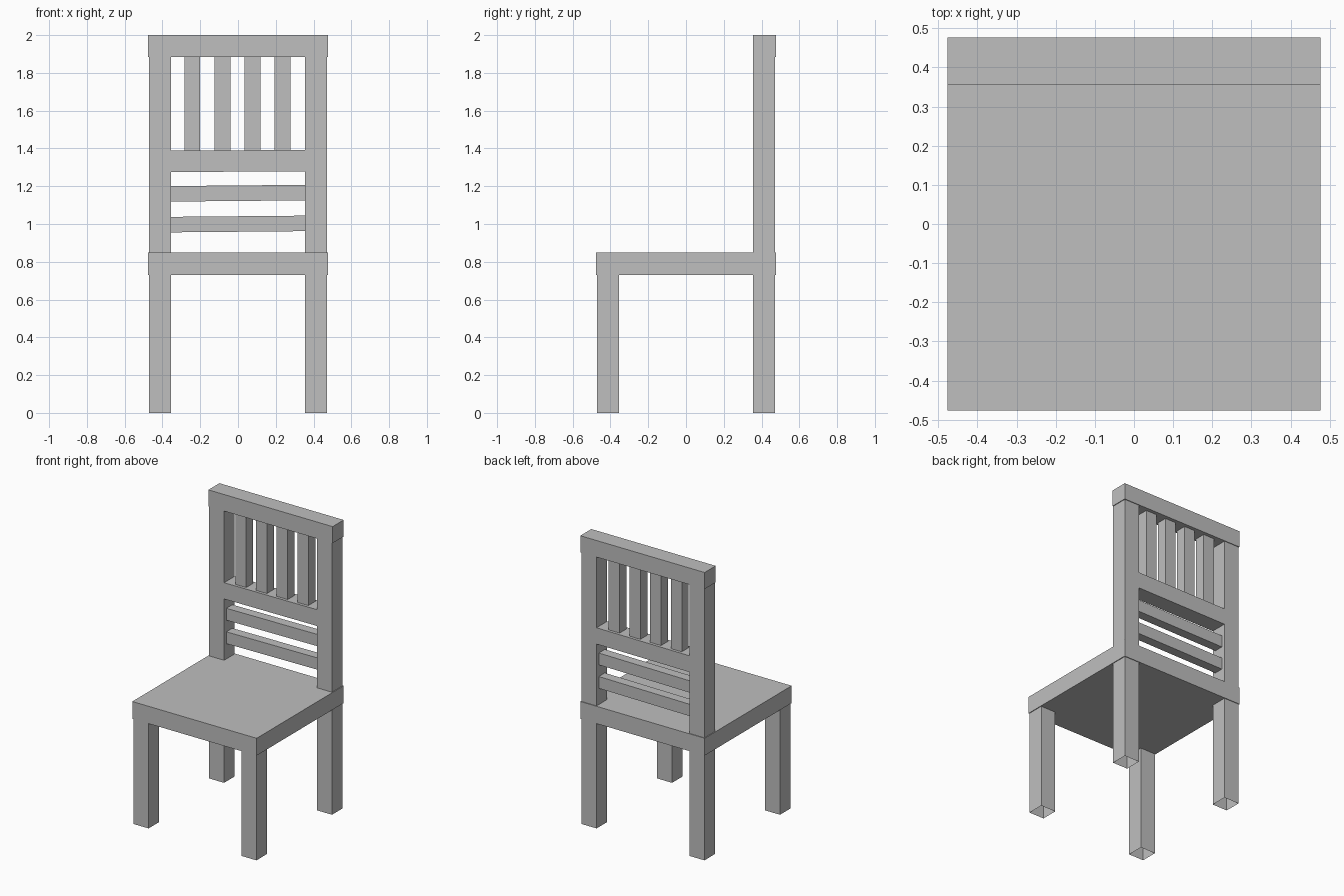
import bpy
import bmesh
from mathutils import Matrix, Vector

cube = bpy.data.objects.get("Cube")
if cube:
    bpy.data.objects.remove(cube)

grey = bpy.data.materials.new("plain_grey")
grey.use_nodes = True
colour = (0.52, 0.52, 0.52, 1)
grey.diffuse_color = colour
grey.node_tree.nodes["Principled BSDF"].inputs["Base Color"].default_value = colour


def block(name, low, high, tilt=0.0, open_bottom=False):
    """Box between two corners, optionally rising by tilt along x."""
    low, high = Vector(low), Vector(high)
    bm = bmesh.new()
    bmesh.ops.create_cube(bm, size=1)
    bmesh.ops.transform(bm, matrix=Matrix.Diagonal((*(high - low), 1)), verts=bm.verts)
    if open_bottom:
        bottom = [f for f in bm.faces if f.normal.z < -0.9]
        bmesh.ops.delete(bm, geom=bottom, context="FACES_ONLY")
    for v in bm.verts:
        v.co.z += tilt * v.co.x
    mesh = bpy.data.meshes.new(name)
    bm.to_mesh(mesh)
    bm.free()
    mesh.materials.append(grey)
    obj = bpy.data.objects.new(name, mesh)
    obj.location = (low + high) / 2
    bpy.context.collection.objects.link(obj)
    return obj


EDGE, LEG, INNER = 0.477, 0.472, 0.356
SEAT_LOW, SEAT_TOP, RAIL_LOW = 0.73, 0.85, 1.885
MID_Y = (LEG + INNER) / 2

# Seat slab
block("seat", (-EDGE, -EDGE, SEAT_LOW), (EDGE, EDGE, SEAT_TOP))

# Hollow-ended legs and the back posts
for side, x0, x1 in (("right", -LEG, -INNER), ("left", INNER, LEG)):
    for end, y0, y1 in (("front", -LEG, -INNER), ("back", INNER, LEG)):
        block(f"{end}_{side}_leg", (x0, y0, 0), (x1, y1, SEAT_LOW), open_bottom=True)
    block(f"{side}_back_post", (x0, INNER, SEAT_TOP), (x1, LEG, RAIL_LOW))

# Top and middle rails of the back
block("top_rail", (-EDGE, INNER, RAIL_LOW), (EDGE, EDGE, 2))
block("middle_rail", (-INNER, INNER, 1.277), (INNER, LEG, 1.39), tilt=0.005)

# Thin horizontal slats below the middle rail
for i, z in enumerate((1.0, 1.163)):
    block(f"horizontal_slat_{i + 1}", (-INNER, MID_Y - 0.033, z - 0.041),
          (INNER, MID_Y + 0.033, z + 0.041), tilt=0.009)

# Upright slats between the rails
for i in range(4):
    x = -0.242 + i * 0.159
    block(f"upright_slat_{i + 1}", (x - 0.042, MID_Y - 0.038, 1.388),
          (x + 0.042, MID_Y + 0.038, RAIL_LOW))
